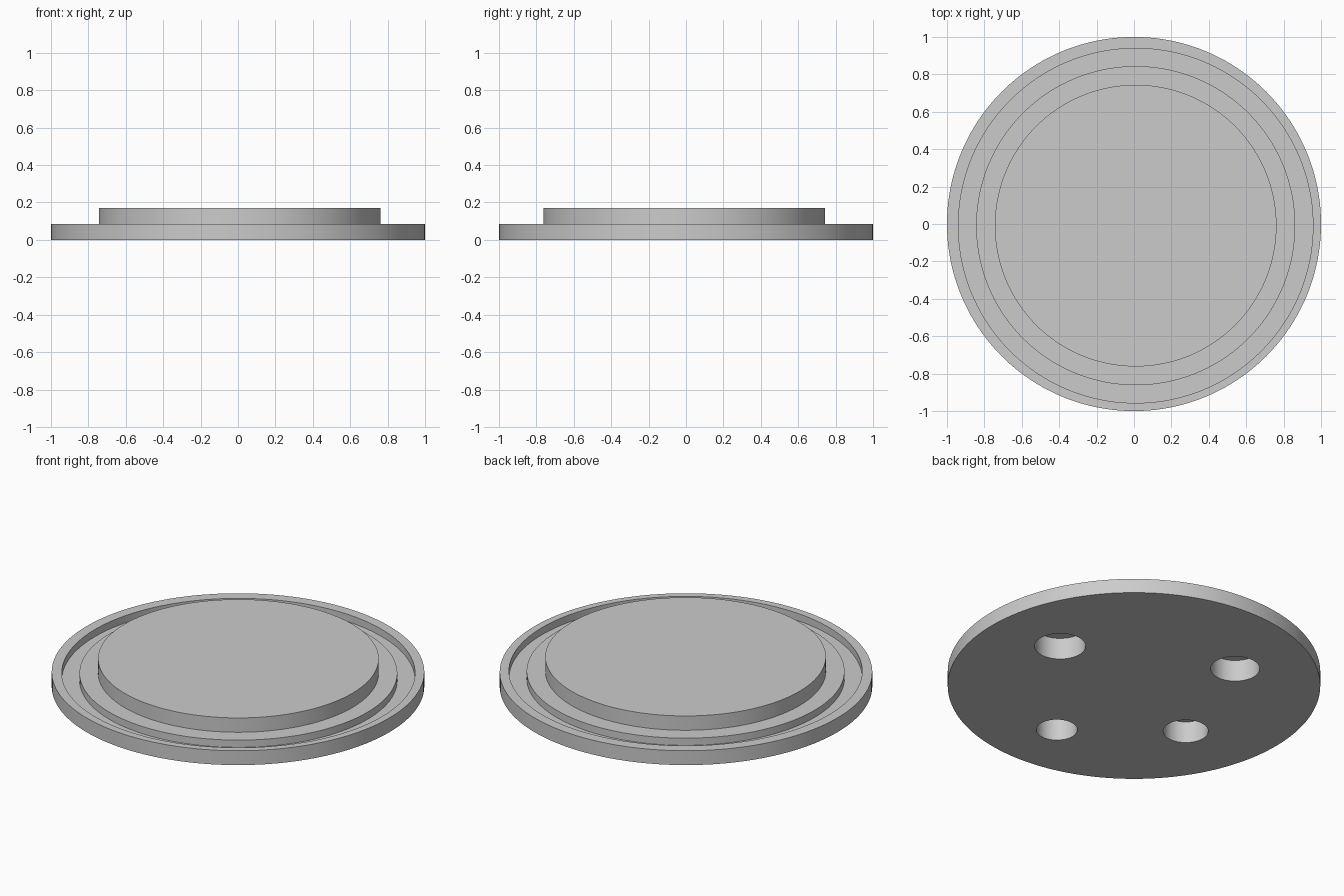
import bpy, bmesh
from math import cos, sin, tau, radians

cube = bpy.data.objects.get("Cube")
if cube:
    bpy.data.objects.remove(cube, do_unlink=True)

SIDES = 160
THICK = 0.085           # thickness of the base and of the raised plate
OFFSET = (0.009, -0.009)  # groove and raised plate sit slightly off centre

grey = bpy.data.materials.new("plain grey")
grey.use_nodes = True
colour = (0.6, 0.6, 0.6, 1)
grey.diffuse_color = colour
grey.node_tree.nodes["Principled BSDF"].inputs["Base Color"].default_value = colour


def turned(name, rings, sides):
    """Closed solid from stacked circles given as (radius, height, centre)."""
    bm = bmesh.new()
    loops = []
    for r, z, (cx, cy) in rings:
        loops.append([bm.verts.new((cx + r * cos(tau * i / sides),
                                    cy + r * sin(tau * i / sides), z))
                      for i in range(sides)])
    for a, b in zip(loops, loops[1:]):
        for i in range(sides):
            j = (i + 1) % sides
            bm.faces.new((a[i], a[j], b[j], b[i]))
    bm.faces.new(loops[0][::-1])
    bm.faces.new(loops[-1])
    bmesh.ops.recalc_face_normals(bm, faces=bm.faces)
    mesh = bpy.data.meshes.new(name)
    bm.to_mesh(mesh)
    bm.free()
    mesh.materials.append(grey)
    obj = bpy.data.objects.new(name, mesh)
    bpy.context.collection.objects.link(obj)
    return obj


# Disc with rim, ring groove, shelf and raised plate
mid = (0, 0)
lid = turned("stepped_disc", [
    (1, 0, mid), (1, THICK, mid),
    (0.948, THICK, OFFSET), (0.948, THICK / 2, OFFSET),
    (0.853, THICK / 2, OFFSET), (0.853, THICK, OFFSET),
    (0.753, THICK, OFFSET), (0.753, 2 * THICK, OFFSET)], SIDES)

# Blind round holes in the underside: x, y, radius
holes = [(0.576, 0.07, 0.137), (-0.299, 0.488, 0.132),
         (0.013, -0.629, 0.11), (-0.527, -0.196, 0.121)]
bpy.context.view_layer.objects.active = lid
lid.select_set(True)
for x, y, r in holes:
    cutter = turned("hole_cutter", [(r, -0.1, (x, y)), (r, 0.1275, (x, y))], 64)
    cutter.hide_render = True
    cut = lid.modifiers.new("hole", 'BOOLEAN')
    cut.operation = 'DIFFERENCE'
    cut.solver = 'EXACT'
    cut.object = cutter
    bpy.ops.object.modifier_apply(modifier=cut.name)
    bpy.data.objects.remove(cutter, do_unlink=True)

bpy.ops.object.select_all(action='DESELECT')
lid.select_set(True)
bpy.ops.object.shade_smooth_by_angle(angle=radians(30))
